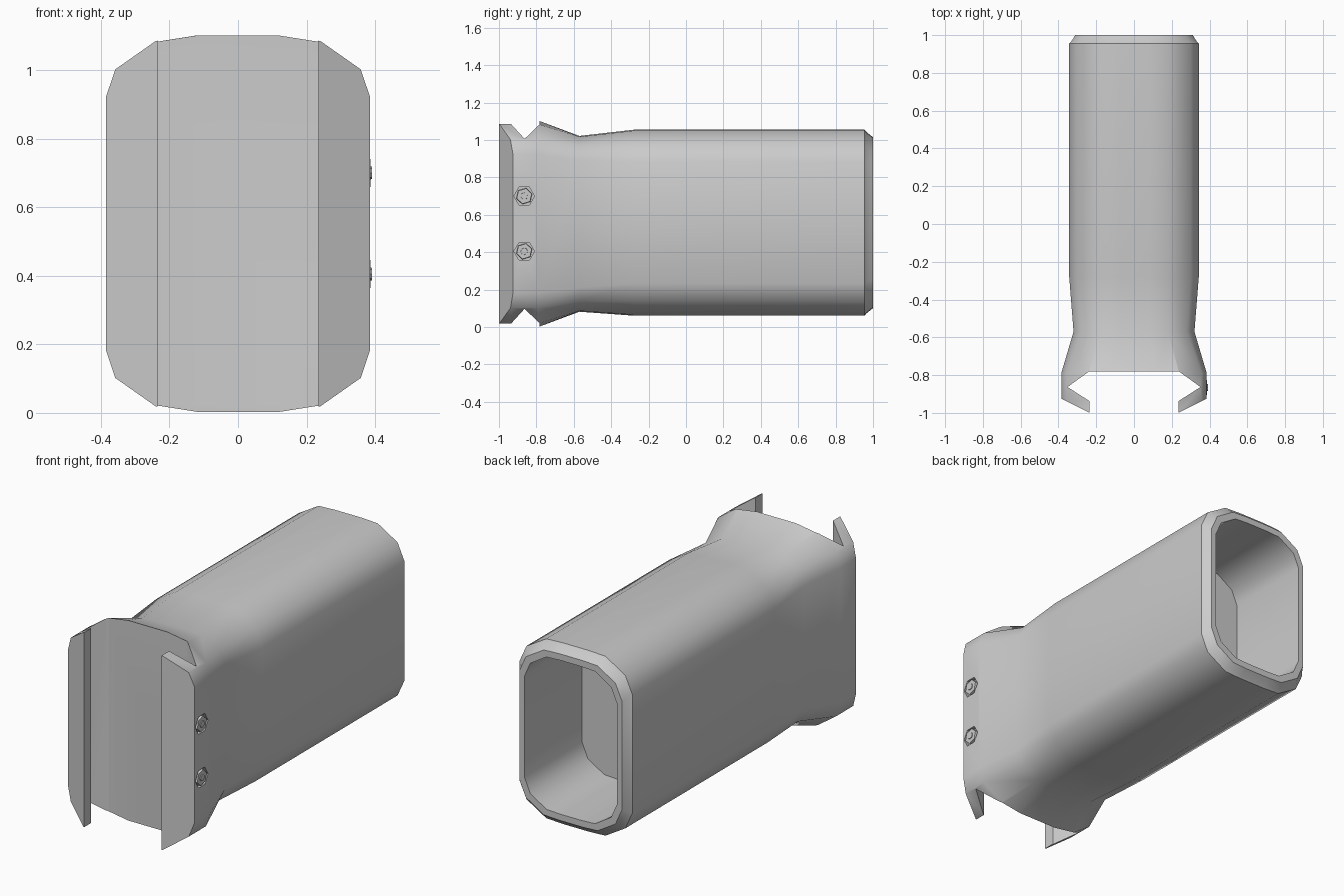
import bpy, bmesh, math
from mathutils import Matrix

if "Cube" in bpy.data.objects:
    bpy.data.objects.remove(bpy.data.objects["Cube"])


def make_object(name, bm):
    bmesh.ops.recalc_face_normals(bm, faces=bm.faces)
    mesh = bpy.data.meshes.new(name)
    bm.to_mesh(mesh)
    bm.free()
    ob = bpy.data.objects.new(name, mesh)
    bpy.context.collection.objects.link(ob)
    return ob


def ring(quarter, cz):
    """Mirror a quarter outline (x, height above centre) to a full loop."""
    top = quarter + [(-x, h) for x, h in reversed(quarter)]
    return [(x, cz + h) for x, h in top] + [(x, cz - h) for x, h in reversed(top)]


def loft(name, sections):
    bm = bmesh.new()
    loops = [[bm.verts.new((x, y, z)) for x, z in ring(q, cz)] for y, q, cz in sections]
    n = len(loops[0])
    for a, b in zip(loops, loops[1:]):
        for i in range(n):
            bm.faces.new((a[i], a[(i + 1) % n], b[(i + 1) % n], b[i]))
    bm.faces.new(loops[0])
    bm.faces.new(loops[-1])
    return make_object(name, bm)


def cylinder_x(name, sides, r1, r2, depth, x, y, z, turn=0.0):
    bm = bmesh.new()
    bmesh.ops.create_cone(bm, cap_ends=True, segments=sides, radius1=r1, radius2=r2, depth=depth,
                          matrix=Matrix.Translation((x, y, z)) @ Matrix.Rotation(math.pi / 2, 4, 'Y')
                          @ Matrix.Rotation(turn, 4, 'Z'))
    return make_object(name, bm)


def inset(q, dx, dz):
    return [(x * (q[0][0] - dx) / q[0][0], h * (q[-1][1] - dz) / q[-1][1]) for x, h in q]


# Quarter outlines: flared mount, narrow waist, hollow tube
mount = [(.385, .37), (.358, .45), (.24, .533), (.12, .552)]
waist = [(.32, .34), (.28, .415), (.18, .465), (.08, .47)]
tube = [(.343, .325), (.30, .42), (.18, .492), (.08, .497)]

# Main body with bevelled rear lip
body = loft("grip_body", [
    (-1.02, mount, .552), (-.79, mount, .552), (-.57, waist, .552),
    (-.28, tube, .558), (.955, tube, .558),
    (.965, inset(tube, .01, .012), .558), (1.0, inset(tube, .032, .04), .558)])

cutters = []

# Rail channel with angled jaws
half = [(.24, -.782), (.352, -.863), (.235, -.938), (.235, -1.0), (.385, -.925), (.5, -.864), (.5, -1.2)]
outline = half + [(-x, y) for x, y in reversed(half)]
bm = bmesh.new()
face = bm.faces.new([bm.verts.new((x, y, -.2)) for x, y in outline])
out = bmesh.ops.extrude_face_region(bm, geom=[face])
bmesh.ops.translate(bm, vec=(0, 0, 1.6),
                    verts=[v for v in out["geom"] if isinstance(v, bmesh.types.BMVert)])
cutters.append(make_object("channel_cutter", bm))

# Rear cavity
hollow = inset(tube, .062, .075)
cutters.append(loft("cavity_cutter", [(.5, hollow, .558), (1.1, hollow, .558)]))

# Bolt pockets
bolts = [(-.865, .70), (-.865, .405)]
for y, z in bolts:
    cutters.append(cylinder_x("bolt_pocket_cutter", 6, .055, .055, .06, .395, y, z))

for c in cutters:
    c.hide_render = True
    mod = body.modifiers.new("cut", 'BOOLEAN')
    mod.operation = 'DIFFERENCE'
    mod.solver = 'EXACT'
    mod.object = c
bpy.context.view_layer.update()
deps = bpy.context.evaluated_depsgraph_get()
body_mesh = bpy.data.meshes.new_from_object(body.evaluated_get(deps))
body.modifiers.clear()
body.data = body_mesh
for c in cutters:
    bpy.data.objects.remove(c)

# Clamp bolts: hex nut and round bolt end in each pocket
for i, (y, z) in enumerate(bolts):
    cylinder_x(f"clamp_nut_{i + 1}", 6, .045, .042, .028, .373, y, z, .3)
    cylinder_x(f"clamp_bolt_{i + 1}", 8, .024, .018, .034, .374, y, z)

# Smooth shading on the body, sharp at the edges
bpy.ops.object.select_all(action='DESELECT')
body.select_set(True)
bpy.context.view_layer.objects.active = body
bpy.ops.object.shade_smooth_by_angle(angle=math.radians(40))
